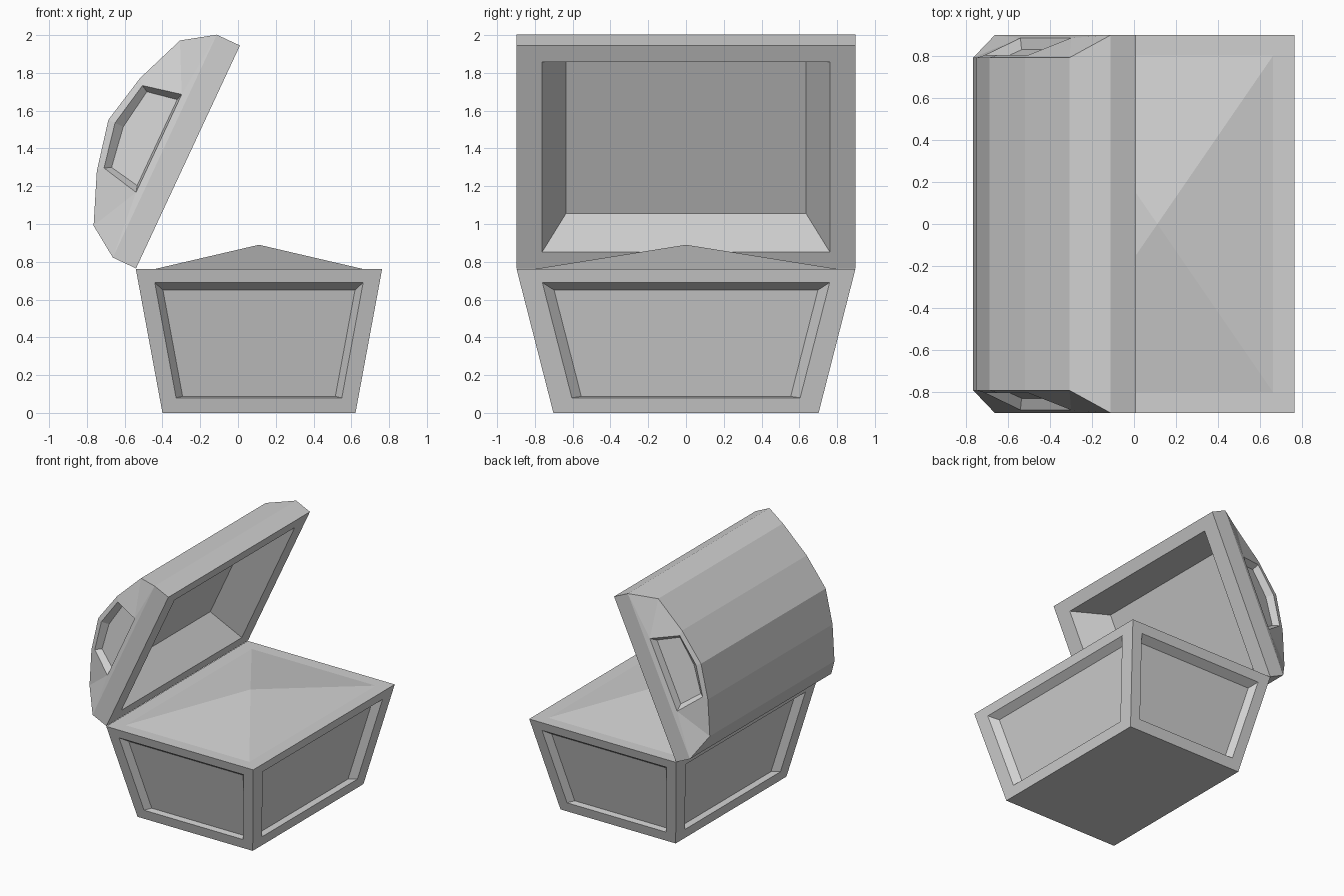
import bpy
import bmesh
from mathutils import Vector

if "Cube" in bpy.data.objects:
    bpy.data.objects.remove(bpy.data.objects["Cube"])

GREY = (0.63, 0.63, 0.63, 1)
grey = bpy.data.materials.new("plain_grey")
grey.use_nodes = True
grey.diffuse_color = GREY
grey.node_tree.nodes["Principled BSDF"].inputs["Base Color"].default_value = GREY


def face(bm, points):
    """Add a face, dropping repeated corners and skipping collapsed faces."""
    kept = []
    for p in points:
        if p not in kept:
            kept.append(p)
    if len(kept) > 2:
        bm.faces.new([bm.verts.new(p) for p in kept])


def bridge(bm, a, b, closed=True):
    """Join two matching loops with quads."""
    n = len(a)
    for i in range(n if closed else n - 1):
        j = (i + 1) % n
        face(bm, (a[i], a[j], b[j], b[i]))


def recess(bm, outer, lip, floor):
    """Flat frame, sloped lip and sunken floor."""
    bridge(bm, outer, lip)
    bridge(bm, lip, floor)
    face(bm, floor)


def finish(bm, name):
    bmesh.ops.remove_doubles(bm, verts=bm.verts, dist=0.0005)
    bmesh.ops.recalc_face_normals(bm, faces=bm.faces)
    mesh = bpy.data.meshes.new(name)
    bm.to_mesh(mesh)
    bm.free()
    mesh.materials.append(grey)
    obj = bpy.data.objects.new(name, mesh)
    bpy.context.collection.objects.link(obj)


# Chest body: tapered box with a sunken panel on each side
CENTRE, TOP, WIDTH = 0.111, 0.762, 0.897


def half(z):
    t = z / TOP
    return (0.511 + 0.141 * t, 0.702 + (WIDTH - 0.702) * t)


def rectangle(hx, hy, z):
    return [Vector((CENTRE + sx * hx, sy * hy, z))
            for sx, sy in ((-1, -1), (1, -1), (1, 1), (-1, 1))]


def side_loop(axis, sign, low, high, margin, depth):
    loop = []
    for t, z in ((-1, low), (1, low), (1, high), (-1, high)):
        size = half(z)
        p = Vector((0, 0, z))
        p[axis] = sign * (size[axis] - depth)
        p[1 - axis] = t * (size[1 - axis] - margin)
        p.x += CENTRE
        loop.append(p)
    return loop


bm = bmesh.new()
for axis, margin, slope in ((0, 0.118, 0.052), (1, 0.087, 0.036)):
    for sign in (-1, 1):
        recess(bm,
               side_loop(axis, sign, 0, TOP, 0, 0),
               side_loop(axis, sign, 0.08, 0.69, margin, 0),
               side_loop(axis, sign, 0.087, 0.65, margin + slope, 0.05))
face(bm, rectangle(*half(0), 0))

# Top rim and the low pyramid heap filling the chest
rim, heap = rectangle(*half(TOP), TOP), rectangle(0.55, 0.80, TOP)
bridge(bm, rim, heap)
bridge(bm, heap, [Vector((CENTRE, 0, 0.89))] * 4)
finish(bm, "chest_body")

# Lid: local u runs along the opening, v rises to the dome
HINGE = Vector((-0.54, 0, 0.765))
U, V = Vector((0.4226, 0, 0.9063)), Vector((-0.9063, 0, 0.4226))
LENGTH, DOME_WIDTH = 1.302, 0.79
MID = LENGTH / 2


def lid(u, v, y):
    return HINGE + U * u + V * v + Vector((0, y, 0))


def symmetric(points):
    """Mirror a half profile that ends on the middle of the lid."""
    return points + [(LENGTH - u, v, y) for u, v, y in reversed(points[:-1])]


dome = symmetric([(0, 0.135, WIDTH), (0.11, 0.299, DOME_WIDTH),
                  (0.38, 0.406, DOME_WIDTH), (MID, 0.465, DOME_WIDTH)])
lip = symmetric([(0.365, 0.17, 0.884), (0.365, 0.17, 0.884),
                 (0.41, 0.378, 0.802), (MID, 0.426, 0.802)])
floor = symmetric([(0.40, 0.18, 0.828), (0.40, 0.18, 0.828),
                   (0.43, 0.343, 0.767), (MID, 0.378, 0.767)])

bm = bmesh.new()
ends = []
for s in (-1, 1):
    loops = [[lid(u, v, s * y) for u, v, y in loop] for loop in (dome, lip, floor)]
    recess(bm, *loops)
    edge = [lid(0, 0, s * WIDTH), lid(LENGTH, 0, s * WIDTH)]
    face(bm, [edge[0], loops[0][0], loops[0][-1], edge[1]])
    ends.append([edge[0]] + loops[0] + [edge[1]])
bridge(bm, ends[0], ends[1], closed=False)


# Hollow inside of the lid
def opening(inset, v, y):
    return [lid(u, v, t * y) for u, t in ((inset, -1), (inset, 1),
                                          (LENGTH - inset, 1), (LENGTH - inset, -1))]


recess(bm, opening(0, 0, WIDTH), opening(0.095, 0, 0.762), opening(0.20, 0.26, 0.635))
finish(bm, "chest_lid")
